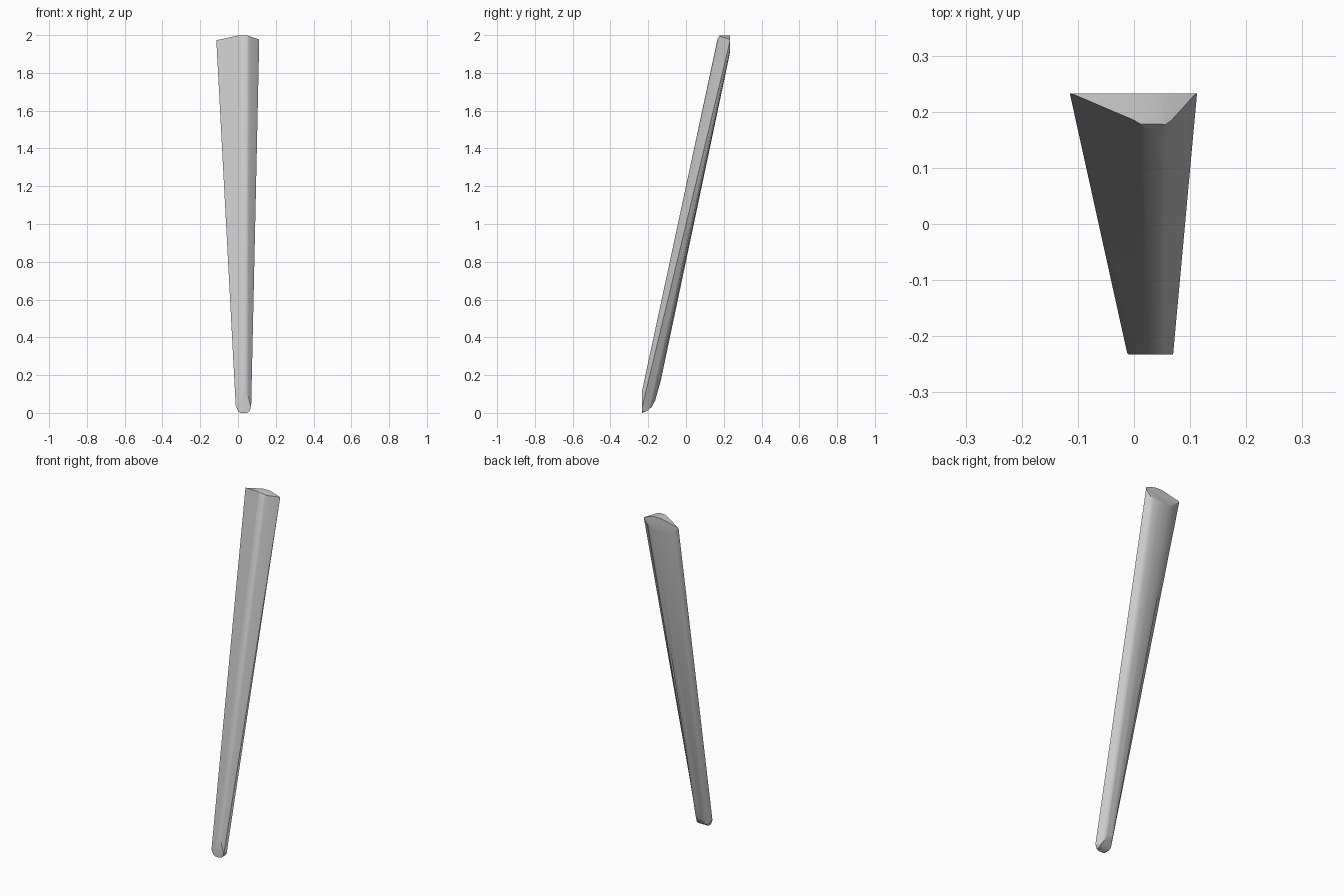
import bpy, bmesh
from mathutils import Vector

if "Cube" in bpy.data.objects:
    bpy.data.objects.remove(bpy.data.objects["Cube"])

# Matching cross-sections (x, y): left edge, front ridge, right edge, back
LOW = [(-.010, -.240), (.010, -.252), (.025, -.257), (.033, -.258), (.041, -.257),
       (.054, -.252), (.069, -.240), (.063, -.200), (.050, -.178), (.030, -.170),
       (.010, -.178), (-.004, -.200)]
HIGH = [(-.116, .240), (.000, .185), (.020, .173), (.035, .171), (.050, .173),
        (.066, .185), (.113, .240), (.090, .246), (.060, .251), (.020, .252),
        (-.040, .251), (-.085, .246)]

bm = bmesh.new()


def ring(z):
    """Ring of the tapering, leaning leg at height z."""
    pts = [Vector((*a, 0)).lerp(Vector((*b, 0)), z / 2) for a, b in zip(LOW, HIGH)]
    return [bm.verts.new((p.x, p.y, z)) for p in pts]


def cut(point, normal):
    """Trim everything on the normal side and close the cut."""
    res = bmesh.ops.bisect_plane(bm, geom=bm.verts[:] + bm.edges[:] + bm.faces[:], dist=1e-6,
                                 plane_co=point, plane_no=Vector(normal).normalized(),
                                 clear_outer=True)
    bmesh.ops.holes_fill(bm, edges=[e for e in bm.edges if e.is_boundary], sides=0)


# Overlong tapered shaft
a, b = ring(-.1), ring(2.15)
n = len(a)
for i in range(n):
    j = (i + 1) % n
    bm.faces.new((a[i], a[j], b[j], b[i]))
bm.faces.new(a[::-1])
bm.faces.new(b)

# Upright flats on front of foot and back of head
cut((0, -.233, 0), (0, -1, 0))
cut((0, .233, 0), (0, 1, 0))

# Crowned top: level centre, sloping sides, eased front
cut((0, 0, 2.0), (0, 0, 1))
cut((0, 0, 2.0), (-.025, 0, .113))
cut((.05, 0, 2.0), (.020, 0, .06))
cut((0, .178, 2.0), (0, -.02, .012))

# Foot rounded towards the back
profile = [(-.233, .002), (-.205, .013), (-.182, .033), (-.163, .068), (-.147, .125)]
for (y0, z0), (y1, z1) in zip(profile, profile[1:]):
    cut((0, y0, z0), (0, z1 - z0, -(y1 - y0)))

# Foot rounded across its width
side = [(.016, .0), (.0, .010), (-.009, .034)]
for (x0, z0), (x1, z1) in zip(side, side[1:]):
    dx, dz = x0 - x1, z1 - z0
    cut((x0, 0, z0), (-dz, 0, -dx))
    cut((.06 - x0, 0, z0), (dz, 0, -dx))

bmesh.ops.recalc_face_normals(bm, faces=bm.faces[:])
lo = min(v.co.z for v in bm.verts)
bmesh.ops.translate(bm, verts=bm.verts[:], vec=(0, 0, -lo))

mesh = bpy.data.meshes.new("tapered_leg")
bm.to_mesh(mesh)
bm.free()
leg = bpy.data.objects.new("tapered_leg", mesh)
bpy.context.collection.objects.link(leg)
bpy.context.view_layer.objects.active = leg
leg.select_set(True)
bpy.ops.object.shade_smooth_by_angle(angle=.5)
